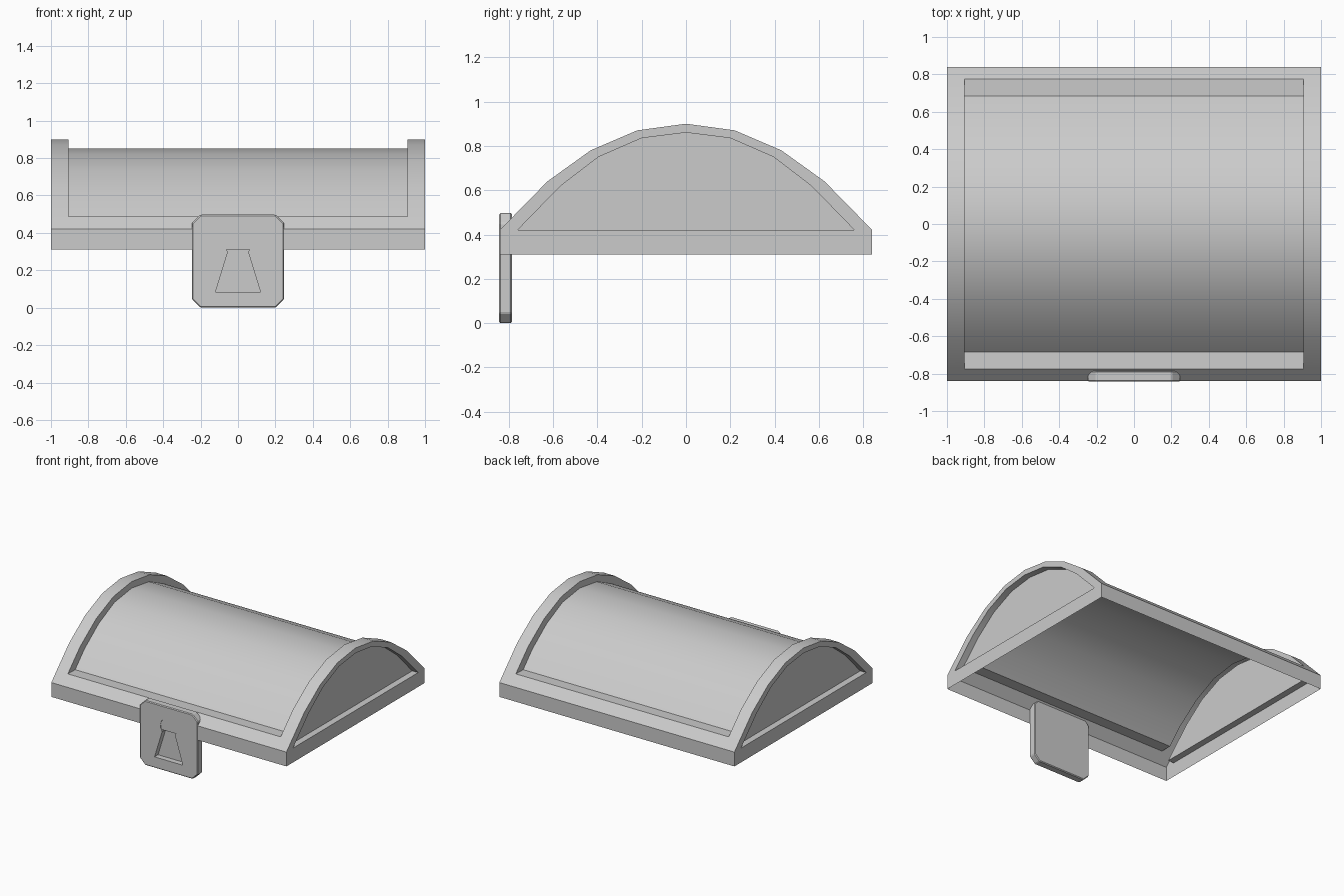
import bpy, bmesh, math

if "Cube" in bpy.data.objects:
    bpy.data.objects.remove(bpy.data.objects["Cube"])


def mirror_profile(half):
    """Half profile from the rear edge up to the crown -> full arch, rear to front."""
    return half + [(-y, z) for y, z in reversed(half[:-1])]


OUTER = mirror_profile([(0.84, 0.42), (0.775, 0.487), (0.625, 0.64), (0.43, 0.78), (0.22, 0.87), (0, 0.90)])
BARREL = mirror_profile([(0.775, 0.487), (0.685, 0.485), (0.575, 0.60), (0.40, 0.73), (0.21, 0.82), (0, 0.85)])
INNER = mirror_profile([(0.76, 0.42), (0.70, 0.482), (0.565, 0.62), (0.395, 0.75), (0.20, 0.835), (0, 0.86)])
X_IN, X_PANEL, X_OUT, Z_LOW = 0.905, 0.95, 1.0, 0.31


def at(x, profile):
    return [(x, y, z) for y, z in profile]


def strip(bm, a, b):
    """Quads between two rows of points."""
    va, vb = [bm.verts.new(p) for p in a], [bm.verts.new(p) for p in b]
    for i in range(len(a) - 1):
        bm.faces.new((va[i], va[i + 1], vb[i + 1], vb[i]))


def finish(name, bm, smooth=True):
    bmesh.ops.remove_doubles(bm, verts=bm.verts, dist=1e-4)
    bmesh.ops.recalc_face_normals(bm, faces=bm.faces)
    me = bpy.data.meshes.new(name)
    bm.to_mesh(me)
    bm.free()
    ob = bpy.data.objects.new(name, me)
    bpy.context.collection.objects.link(ob)
    bpy.ops.object.select_all(action='DESELECT')
    ob.select_set(True)
    bpy.context.view_layer.objects.active = ob
    if smooth:
        bpy.ops.object.shade_smooth_by_angle(angle=math.radians(30))
    return ob


def prism(outline, y0, y1):
    """Extrude an (x, z) outline along y."""
    bm = bmesh.new()
    f = bm.faces.new([bm.verts.new((x, y0, z)) for x, z in outline])
    ext = bmesh.ops.extrude_face_region(bm, geom=[f])
    for v in ext['geom']:
        if isinstance(v, bmesh.types.BMVert):
            v.co.y = y1
    bmesh.ops.recalc_face_normals(bm, faces=bm.faces)
    return bm


# Lid shell: open underneath, a single skin
bm = bmesh.new()
for s in (-1, 1):
    # arched rim, recess side wall, end border and end recess
    strip(bm, at(s * X_IN, OUTER), at(s * X_OUT, OUTER))
    strip(bm, at(s * X_IN, OUTER[1:-1]), at(s * X_IN, BARREL[1:-1]))
    strip(bm, at(s * X_OUT, OUTER), at(s * X_OUT, INNER))
    ring = INNER + INNER[:1]
    strip(bm, at(s * X_OUT, ring), at(s * X_PANEL, ring))
    # end panel
    bm.faces.new([bm.verts.new(p) for p in at(s * X_PANEL, INNER)])
    # sloped front / rear border
    o = [(s * y, z) for y, z in OUTER[:2]]
    strip(bm, at(-X_IN, o), at(X_IN, o))
# recessed barrel with ledges
strip(bm, at(-X_IN, BARREL), at(X_IN, BARREL))
# straight rail around the bottom
corners = [(-1, -.84), (1, -.84), (1, .84), (-1, .84), (-1, -.84)]
strip(bm, [(x, y, Z_LOW) for x, y in corners], [(x, y, 0.42) for x, y in corners])
finish("chest_lid", bm)

# Lock plate with clipped corners and a small bevel
w, c = 0.247, 0.045
plate = [(-w + c, 0), (w - c, 0), (w, c), (w, 0.497 - c),
         (w - c, 0.497), (-w + c, 0.497), (-w, 0.497 - c), (-w, c)]
bm = prism(plate, -0.843, -0.785)
bmesh.ops.bevel(bm, geom=bm.edges[:], offset=0.006, segments=1, affect='EDGES')
lock = finish("lock_plate", bm, smooth=False)

# Keyhole recess: round head over a flared slot
key = [(-0.12, 0.085), (0.12, 0.085), (0.055, 0.295)]
for i in range(13):
    a = math.radians(-35 + 250 * i / 12)
    key.append((0.07 * math.cos(a), 0.342 + 0.07 * math.sin(a)))
key.append((-0.055, 0.295))
cutter = finish("keyhole_cutter", prism(key, -0.90, -0.80), smooth=False)
cutter.hide_render = True
mod = lock.modifiers.new("keyhole", 'BOOLEAN')
mod.operation, mod.object, mod.solver = 'DIFFERENCE', cutter, 'EXACT'
bpy.context.view_layer.objects.active = lock
bpy.ops.object.modifier_apply(modifier=mod.name)
bpy.data.objects.remove(cutter)
